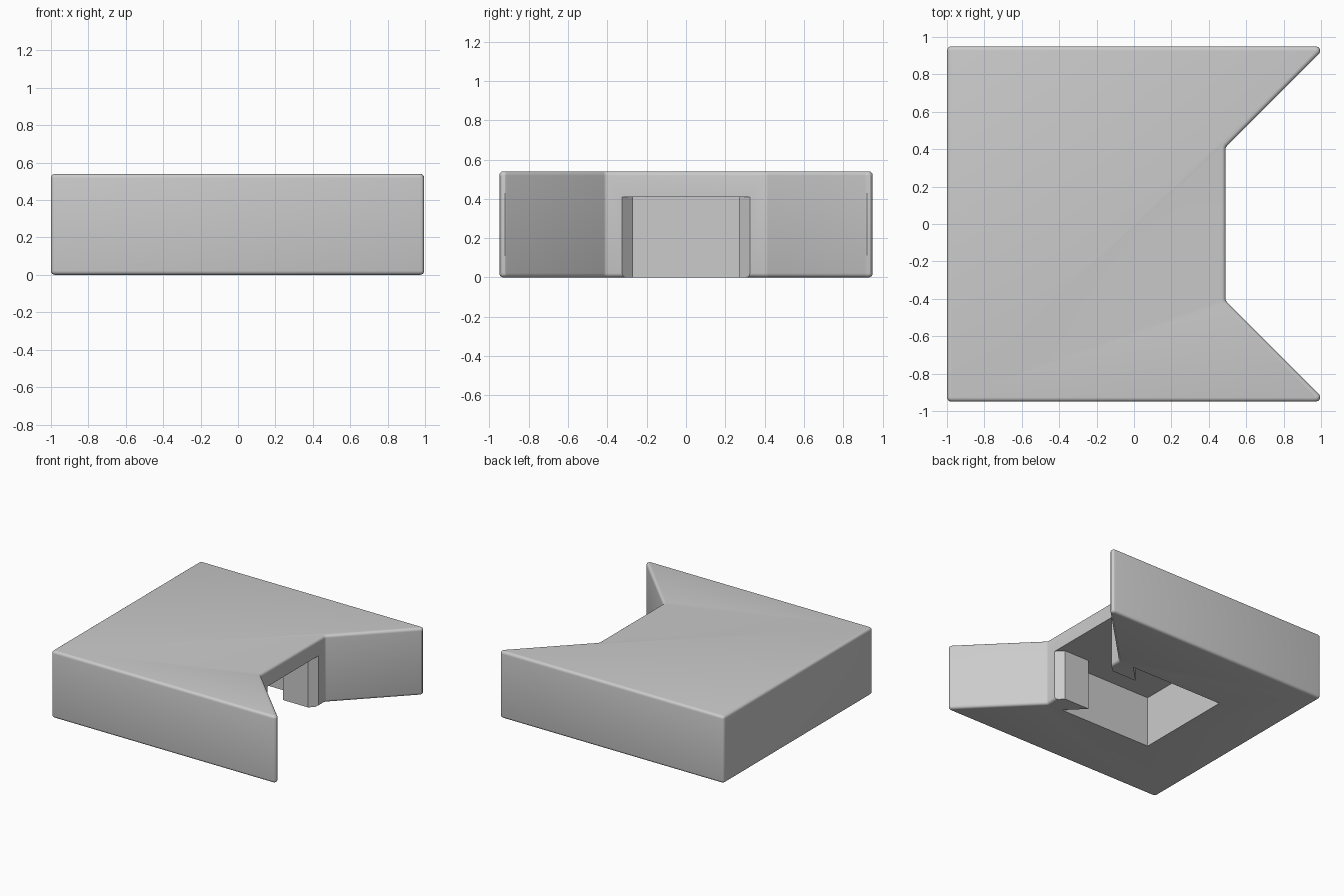
import bpy, bmesh, math
from mathutils import Vector

if "Cube" in bpy.data.objects:
    bpy.data.objects.remove(bpy.data.objects["Cube"])

HEIGHT, ROUND = 0.54, 0.024


def fillet(points, radius, steps=4):
    """Round every corner of a closed 2D outline with a true tangent arc."""
    out, n = [], len(points)
    for i in range(n):
        p = Vector(points[i])
        a = (Vector(points[i - 1]) - p).normalized()
        b = (Vector(points[(i + 1) % n]) - p).normalized()
        half = a.angle(b) / 2
        centre = p + (a + b).normalized() * (radius / math.sin(half))
        start = p + a * (radius / math.tan(half)) - centre
        end = p + b * (radius / math.tan(half)) - centre
        sweep = math.pi - 2 * half
        for k in range(steps + 1):
            t = k / steps
            d = (start * math.sin((1 - t) * sweep) + end * math.sin(t * sweep)) / math.sin(sweep)
            out.append(centre + d)
    return out


def prism(name, outline, z0, z1, rim=0.0):
    """Extrude an outline, optionally rounding the top and bottom rims."""
    bm = bmesh.new()
    base = bm.faces.new([bm.verts.new((p[0], p[1], z0)) for p in outline])
    ext = bmesh.ops.extrude_face_region(bm, geom=[base], use_keep_orig=True)
    top = [v for v in ext["geom"] if isinstance(v, bmesh.types.BMVert)]
    bmesh.ops.translate(bm, verts=top, vec=(0, 0, z1 - z0))
    bmesh.ops.recalc_face_normals(bm, faces=bm.faces)
    if rim:
        edges = [e for e in bm.edges if abs(e.verts[0].co.z - e.verts[1].co.z) < 1e-6]
        bmesh.ops.bevel(bm, geom=edges, offset=rim, segments=4, profile=0.5,
                        affect='EDGES', clamp_overlap=True)
    mesh = bpy.data.meshes.new(name)
    bm.to_mesh(mesh)
    bm.free()
    obj = bpy.data.objects.new(name, mesh)
    bpy.context.collection.objects.link(obj)
    return obj


def mirrored(half):
    """Complete an outline given its y < 0 half."""
    return half + [(x, -y) for x, y in reversed(half)]


# Swallow-tailed block
body = prism("swallowtail_block",
             fillet(mirrored([(-1, -0.95), (1.03, -0.95), (0.49, -0.41)]), ROUND),
             0, HEIGHT, ROUND * 0.9)

# Clip socket: flared mouth, throat, barbed shoulders and square pocket
socket = prism("socket_cutter",
               mirrored([(-0.475, -0.41), (0.35, -0.41), (0.21, -0.27),
                         (0.435, -0.27), (0.49, -0.325), (0.6, -0.325)]),
               -0.1, 0.41)
socket.hide_render = True
socket.hide_set(True)

cut = body.modifiers.new("socket", 'BOOLEAN')
cut.operation = 'DIFFERENCE'
cut.solver = 'EXACT'
cut.object = socket

# Apply the cut, then smooth the rounded edges only
bpy.context.view_layer.objects.active = body
body.select_set(True)
bpy.ops.object.modifier_apply(modifier=cut.name)
bpy.data.objects.remove(socket, do_unlink=True)
bpy.ops.object.shade_smooth_by_angle(angle=math.radians(30))
